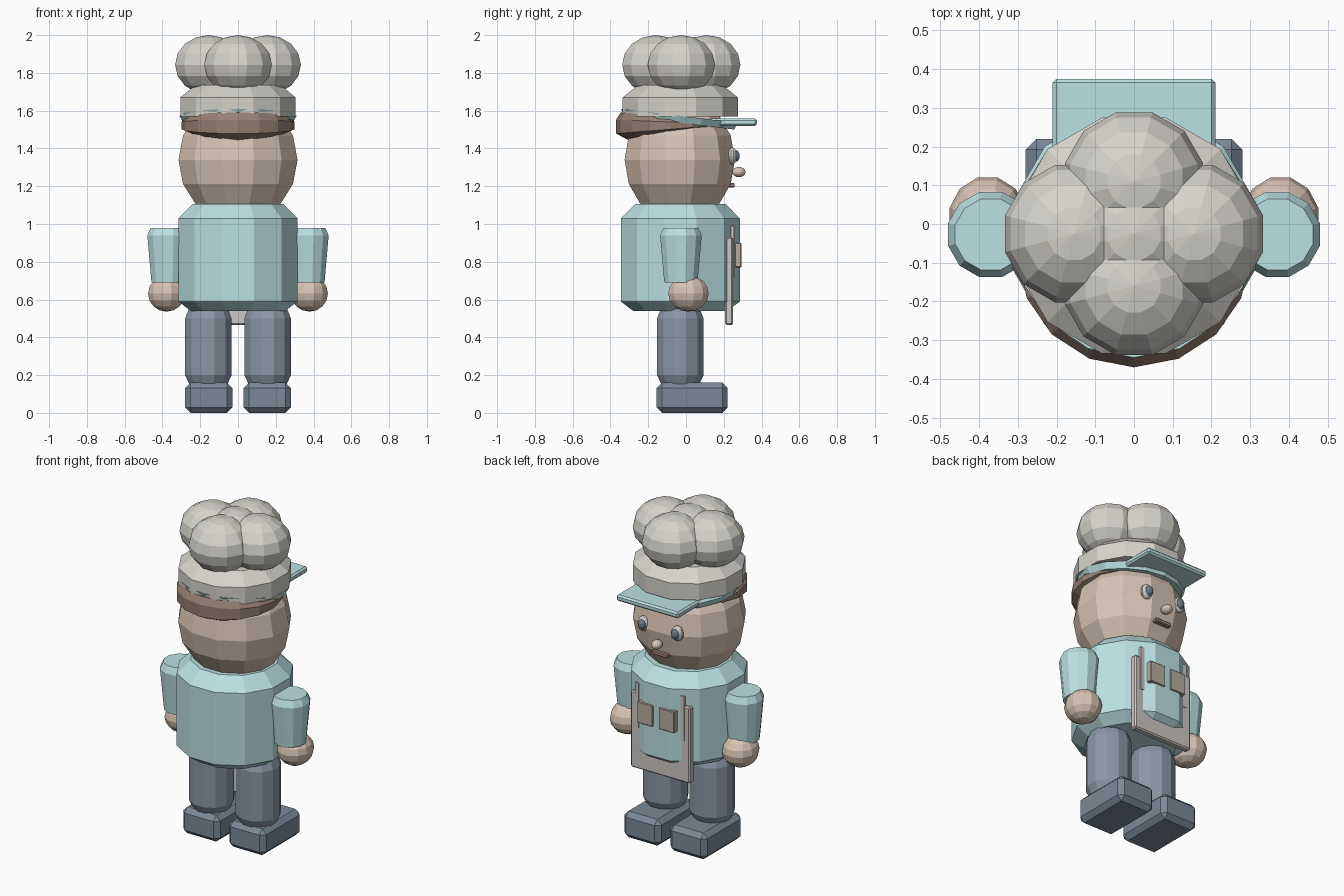
import bpy, bmesh
from math import pi, cos, sin
from mathutils import Matrix, Vector

if "Cube" in bpy.data.objects:
    bpy.data.objects.remove(bpy.data.objects["Cube"])


def material(name, rgb):
    m = bpy.data.materials.new(name)
    m.diffuse_color = (*rgb, 1)
    m.use_nodes = True
    m.node_tree.nodes["Principled BSDF"].inputs["Base Color"].default_value = m.diffuse_color
    return m


SKIN = material("skin", (0.68, 0.55, 0.46))
TEAL = material("teal_cloth", (0.50, 0.75, 0.76))
NAVY = material("trousers", (0.26, 0.31, 0.38))
DARK = material("shoe_leather", (0.20, 0.25, 0.31))
HAIR = material("hair_brown", (0.30, 0.21, 0.17))
WHITE = material("hat_cloth", (0.67, 0.65, 0.60))
APRON = material("apron_cloth", (0.60, 0.57, 0.55))
POCKET = material("pocket_cloth", (0.47, 0.42, 0.36))
EYE = material("eye_white", (0.75, 0.76, 0.78))
PUPIL = material("pupil_dark", (0.15, 0.19, 0.24))
LIP = material("mouth_brown", (0.38, 0.24, 0.18))


def finish(name, bm, mat):
    bmesh.ops.recalc_face_normals(bm, faces=bm.faces)
    me = bpy.data.meshes.new(name)
    bm.to_mesh(me)
    bm.free()
    ob = bpy.data.objects.new(name, me)
    bpy.context.collection.objects.link(ob)
    me.materials.append(mat)
    return ob


def lathe(name, x, y, rings, mat, n=12, offset=0.5, sy=1.0):
    """Stack of n-gons (radius, z, slope along y); radius is to the flats if offset."""
    bm = bmesh.new()
    k = 1 / cos(pi / n) if offset else 1
    loops = []
    for r, z, *slope in rings:
        loop = []
        for i in range(n):
            a = 2 * pi * (i + offset) / n
            dy = r * k * sy * sin(a)
            loop.append(bm.verts.new((x + r * k * cos(a), y + dy,
                                      z + (slope[0] * dy if slope else 0))))
        loops.append(loop)
    for lo, hi in zip(loops, loops[1:]):
        for i in range(n):
            j = (i + 1) % n
            bm.faces.new((lo[i], lo[j], hi[j], hi[i]))
    bm.faces.new(loops[0])
    bm.faces.new(loops[-1])
    return finish(name, bm, mat)


def ball(name, loc, size, mat, n=12, rings=8):
    bm = bmesh.new()
    bmesh.ops.create_uvsphere(bm, u_segments=n, v_segments=rings, radius=1)
    k = 1 / cos(pi / n)
    bm.transform(Matrix.Translation(loc)
                 @ Matrix.Diagonal((size[0] * k, size[1] * k, size[2], 1))
                 @ Matrix.Rotation(pi / n, 4, 'Z'))
    return finish(name, bm, mat)


def box(name, lo, hi, mat, bevel=0.0):
    lo, hi = Vector(lo), Vector(hi)
    bm = bmesh.new()
    bmesh.ops.create_cube(bm, size=1)
    bm.transform(Matrix.Translation((lo + hi) / 2) @ Matrix.Diagonal((*(hi - lo), 1)))
    if bevel:
        bmesh.ops.bevel(bm, geom=bm.edges[:], offset=bevel, segments=1, affect='EDGES')
    return finish(name, bm, mat)


Y = -0.03  # body axis

# Torso and head
lathe("torso", 0, Y, [(0.25, 0.54), (0.315, 0.59), (0.315, 1.03), (0.24, 1.105)], TEAL)
ball("head", (0, Y - 0.003, 1.34), (0.315, 0.292, 0.335), SKIN)

# Limbs and facial pairs
for side, s in (("left", -1), ("right", 1)):
    def span(a, b):
        return (a, b) if s > 0 else (-b, -a)

    x0, x1 = span(0.03, 0.28)
    box(side + "_shoe", (x0, -0.155, 0), (x1, 0.22, 0.16), DARK, 0.028)
    lathe(side + "_leg", 0.157 * s, Y,
          [(0.10, 0.15), (0.123, 0.20), (0.123, 0.50), (0.10, 0.56)], NAVY)
    lathe(side + "_sleeve", 0.37 * s, -0.027,
          [(0.088, 0.69), (0.11, 0.94), (0.092, 0.98)], TEAL)
    ball(side + "_hand", (0.378 * s, 0.013, 0.632), (0.098, 0.107, 0.096), SKIN)
    ball(side + "_eye", (0.115 * s, 0.245, 1.36), (0.036, 0.025, 0.045), EYE)
    ball(side + "_pupil", (0.112 * s, 0.264, 1.36), (0.024, 0.02, 0.03), PUPIL)
    # Apron strap and pocket
    x0, x1 = span(0.14, 0.165)
    box(side + "_apron_strap", (x0, 0.23, 0.72), (x1, 0.255, 0.99), APRON)
    x0, x1 = span(0.02, 0.125)
    box(side + "_apron_pocket", (x0, 0.258, 0.77), (x1, 0.293, 0.90), POCKET, 0.004)

# Nose and mouth
ball("nose", (0, 0.28, 1.275), (0.03, 0.035, 0.027), SKIN)
box("mouth", (-0.055, 0.225, 1.193), (0.055, 0.258, 1.217), LIP, 0.005)

# Apron panel, the torso pushes through its middle
box("apron_panel", (-0.2, 0.207, 0.465), (0.2, 0.25, 0.93), APRON, 0.008)

# Hair wedge and tilted cap with peak
lathe("hair", 0, -0.08, [(0.225, 1.475, 0.16), (0.30, 1.502, 0.08),
                         (0.30, 1.54, -0.04), (0.275, 1.565, -0.10)],
      HAIR, n=16, offset=0, sy=0.967)
lathe("cap_band", 0, Y - 0.005, [(0.29, 1.535, -0.12), (0.31, 1.573, -0.12)],
      TEAL, n=16, offset=0)
box("cap_peak", (-0.21, 0.12, 1.52), (0.21, 0.375, 1.558), TEAL, 0.01)

# Tall hat: band plus five puffs
lathe("hat_band", 0, Y, [(0.305, 1.57), (0.305, 1.67), (0.225, 1.735)], WHITE)
for i, (dx, dy) in enumerate([(0, 0), (1, 0), (-1, 0), (0, 1), (0, -1)]):
    ball(f"hat_puff_{i}", (0.155 * dx, -0.025 + 0.135 * dy, 1.843),
         (0.178, 0.178, 0.157), WHITE)
